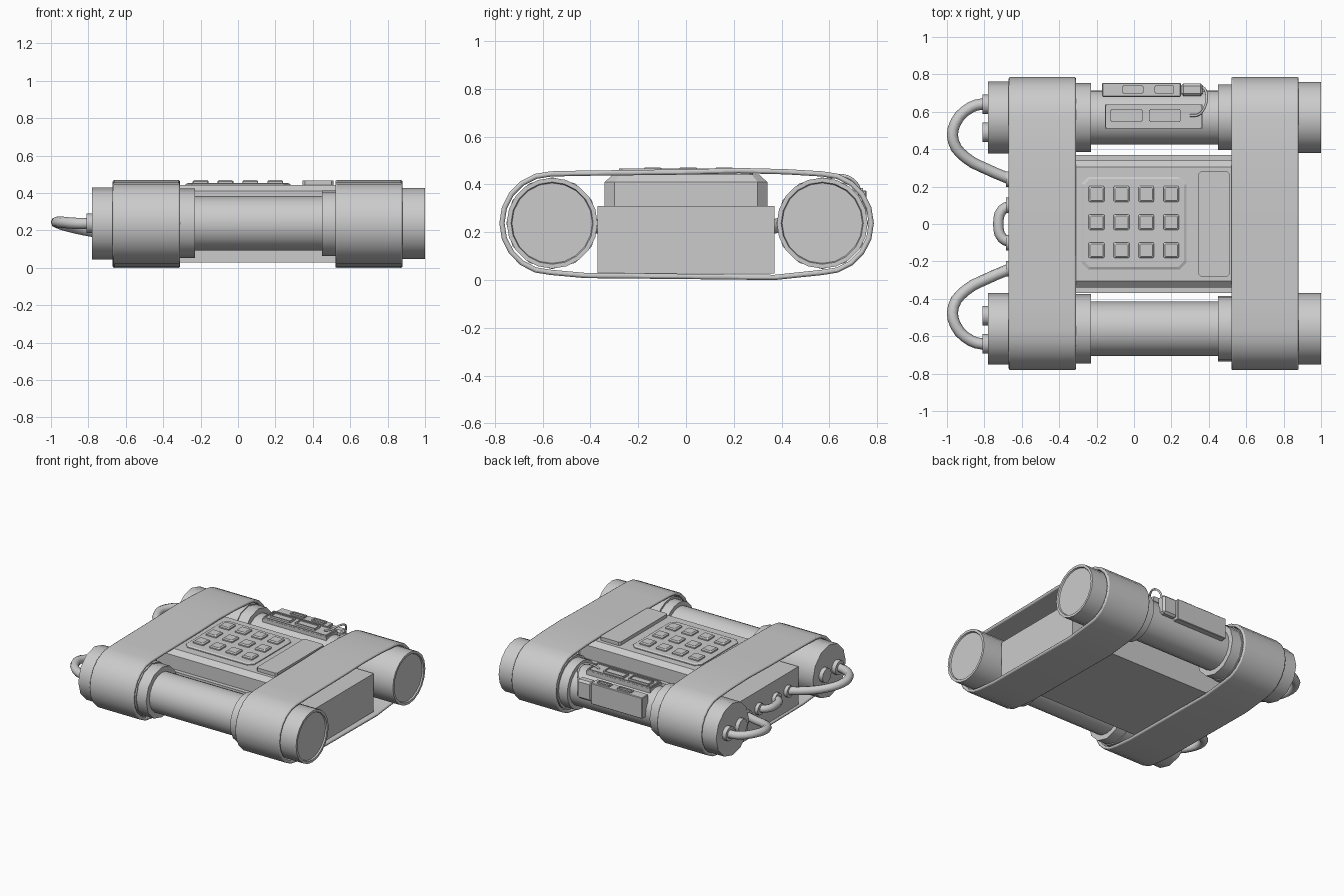
import bpy, bmesh, math
from mathutils import Vector, Matrix

if "Cube" in bpy.data.objects:
    bpy.data.objects.remove(bpy.data.objects["Cube"])


def finish(name, bm, angle=None, bevel=0, segs=2):
    bmesh.ops.recalc_face_normals(bm, faces=bm.faces)
    me = bpy.data.meshes.new(name)
    bm.to_mesh(me)
    bm.free()
    ob = bpy.data.objects.new(name, me)
    bpy.context.collection.objects.link(ob)
    if bevel:
        m = ob.modifiers.new("bevel", 'BEVEL')
        m.width, m.segments, m.limit_method = bevel, segs, 'ANGLE'
        m.angle_limit = math.radians(50)
    if angle:
        bpy.ops.object.select_all(action='DESELECT')
        ob.select_set(True)
        bpy.context.view_layer.objects.active = ob
        bpy.ops.object.shade_smooth_by_angle(angle=math.radians(angle))
    return ob


def box(name, x, y, z, bevel=0, tilt=0):
    """Box from (min, max) ranges, optionally tilted about x."""
    bm = bmesh.new()
    bmesh.ops.create_cube(bm, size=1)
    bmesh.ops.scale(bm, verts=bm.verts, vec=(x[1]-x[0], y[1]-y[0], z[1]-z[0]))
    ob = finish(name, bm, None, bevel, 1)
    ob.location = [(r[0]+r[1])/2 for r in (x, y, z)]
    ob.rotation_euler.x = tilt
    return ob


def lathe_x(name, prof, y, z, sides):
    """Spin (x, radius) points about an axis parallel to x."""
    bm = bmesh.new()
    vs = [bm.verts.new((x, 0, r)) for x, r in prof]
    es = [bm.edges.new(p) for p in zip(vs, vs[1:])]
    bmesh.ops.spin(bm, geom=vs+es, cent=(0, 0, 0), axis=(1, 0, 0),
                   angle=2*math.pi, steps=sides, use_merge=True)
    bmesh.ops.remove_doubles(bm, verts=bm.verts, dist=1e-4)
    ob = finish(name, bm, 40)
    ob.location = (0, y, z)
    return ob


def loft(name, rings, angle=None):
    """Stack horizontal outlines, capped top and bottom."""
    bm = bmesh.new()
    rv = [[bm.verts.new(p) for p in r] for r in rings]
    n = len(rv[0])
    for a, b in zip(rv, rv[1:]):
        for i in range(n):
            bm.faces.new((a[i], a[(i+1) % n], b[(i+1) % n], b[i]))
    bm.faces.new(rv[0])
    bm.faces.new(rv[-1])
    return finish(name, bm, angle)


def cut_rect(cx, cy, hx, hy, c, z):
    """Rectangle outline with chamfered corners."""
    pts = [(hx, -hy+c), (hx, hy-c), (hx-c, hy), (-hx+c, hy),
           (-hx, hy-c), (-hx, -hy+c), (-hx+c, -hy), (hx-c, -hy)]
    return [(cx+x, cy+y, z) for x, y in pts]


def tube(name, pts, r, res=4):
    cu = bpy.data.curves.new(name, 'CURVE')
    cu.dimensions = '3D'
    cu.bevel_depth, cu.bevel_resolution, cu.resolution_u = r, 2, res
    cu.use_fill_caps = True
    sp = cu.splines.new('BEZIER')
    sp.bezier_points.add(len(pts)-1)
    for b, p in zip(sp.bezier_points, pts):
        b.co = p
        b.handle_left_type = b.handle_right_type = 'AUTO'
    ob = bpy.data.objects.new(name, cu)
    bpy.context.collection.objects.link(ob)
    return ob


ZC = 0.238
# Two tanks lying along x, with raised ends
for tag, y, s in (("front", -0.56, -1), ("back", 0.57, 1)):
    lathe_x(tag+"_tank", [(0.99, 0), (0.99, 0.168), (1, 0.172), (1, 0.19), (0.52, 0.19),
            (0.52, 0.175), (0.45, 0.175), (0.45, 0.145), (-0.3, 0.145)], y, ZC, 20)
    lathe_x(tag+"_tank_cap", [(-0.78, 0), (-0.78, 0.192), (-0.31, 0.192), (-0.31, 0.185),
            (-0.23, 0.185), (-0.23, 0)], y, ZC, 12)
    # Sockets and hose on the left side
    for yy in (0.49, 0.64):
        lathe_x(tag+"_socket", [(-0.81, 0), (-0.81, 0.052), (-0.77, 0.052)], s*yy, ZC, 12)
    for yy in (0.24, 0.1):
        lathe_x(tag+"_box_socket", [(-0.685, 0), (-0.685, 0.042), (-0.65, 0.042)], s*yy, 0.18, 12)
    tube(tag+"_hose", [(-0.79, s*0.645, ZC), (-0.87, s*0.625, ZC), (-0.955, s*0.54, 0.245),
         (-0.965, s*0.44, 0.24), (-0.90, s*0.355, 0.22), (-0.78, s*0.29, 0.195),
         (-0.65, s*0.235, 0.18)], 0.03, 3)
tube("short_hose", [(-0.65, 0.1, 0.18), (-0.705, 0.075, 0.18), (-0.725, 0, 0.18),
     (-0.705, -0.075, 0.18), (-0.65, -0.1, 0.18)], 0.028, 3)

# Straps wrapped round both tanks
path = []
for cy, a0 in ((-0.565, 270), (0.57, 90)):
    for k in range(11):
        a = math.radians(a0 - 18*k)
        path.append((cy + 0.205*math.cos(a), ZC + 0.206*math.sin(a)))
    if cy < 0:
        path += [(-0.43, 0.447), (0.0, 0.452), (0.22, 0.458), (0.42, 0.453)]
    else:
        path += [(0.37, 0.011), (0, 0.015), (-0.42, 0.019)]
for tag, x0 in (("left", -0.67), ("right", 0.52)):
    bm = bmesh.new()
    n = len(path)
    rings = []
    for i, p in enumerate(path):
        t = Vector(path[(i+1) % n]) - Vector(path[i-1])
        nrm = Vector((-t.y, t.x)).normalized()*0.011
        p = Vector(p)
        rings.append([bm.verts.new((x, q.x, q.y)) for x, q in
                      ((x0, p+nrm), (x0+0.36, p+nrm), (x0+0.36, p-nrm), (x0, p-nrm))])
    for i in range(n):
        a, b = rings[i], rings[(i+1) % n]
        for j in range(4):
            bm.faces.new((a[j], a[(j+1) % 4], b[(j+1) % 4], b[j]))
    finish(tag+"_strap", bm, 40, 0.008)

# Central body: lower box and chamfered upper housing
box("body", (-0.66, 0.85), (-0.37, 0.37), (0.028, 0.31))
loft("upper_housing", [cut_rect(0.1, 0, 0.57, 0.34, 0.04, 0.30),
     cut_rect(0.1, 0, 0.57, 0.34, 0.04, 0.41), cut_rect(0.1, 0, 0.54, 0.305, 0.03, 0.442)])

# Keypad with its border and buttons
loft("keypad_plate", [cut_rect(0, 0.005, 0.28, 0.247, 0.035, 0.435),
     cut_rect(0, 0.005, 0.28, 0.247, 0.035, 0.448), cut_rect(0, 0.005, 0.268, 0.235, 0.032, 0.454)])
for i in range(4):
    for j in range(3):
        x, y = -0.2+0.133*i, -0.14+0.15*j
        loft("button", [cut_rect(x, y, 0.042, 0.042, 0.004, 0.445),
             cut_rect(x, y, 0.042, 0.042, 0.004, 0.463), cut_rect(x, y, 0.034, 0.034, 0.004, 0.47)])

# Side panel with raised rim
loft("side_panel", [cut_rect(0.428, 0, 0.083, 0.28, 0.012, 0.43),
     cut_rect(0.428, 0, 0.083, 0.28, 0.012, 0.467)])


def window(name, x, y, z):
    """Thin raised frame round a recessed pane."""
    w = 0.009
    box(name+"_pane", x, y, (z-0.01, z+0.003))
    for yy in y:
        box(name+"_rail", x, (yy-w/2, yy+w/2), (z-0.01, z+0.01))
    for xx in x:
        box(name+"_stile", (xx-w/2, xx+w/2), y, (z-0.01, z+0.01))


# Device on the back tank: flat plate, hanging box and wire
box("device_plate", (-0.155, 0.365), (0.51, 0.64), (0.355, 0.395))
window("plate_border", (-0.148, 0.358), (0.516, 0.634), 0.395)
window("plate_window", (-0.12, 0.04), (0.55, 0.61), 0.402)
window("plate_window", (0.085, 0.245), (0.55, 0.61), 0.402)
box("device_box", (-0.17, 0.25), (0.68, 0.755), (0.22, 0.375), 0.004)
box("device_box_end", (0.25, 0.37), (0.684, 0.751), (0.23, 0.37), 0.014)
window("box_window", (-0.06, 0.045), (0.702, 0.735), 0.375)
window("box_window", (0.115, 0.21), (0.702, 0.735), 0.375)
tube("wire", [(0.3, 0.58, 0.40), (0.345, 0.585, 0.415), (0.38, 0.63, 0.436),
     (0.388, 0.69, 0.425), (0.375, 0.725, 0.38), (0.36, 0.725, 0.33)], 0.007)
